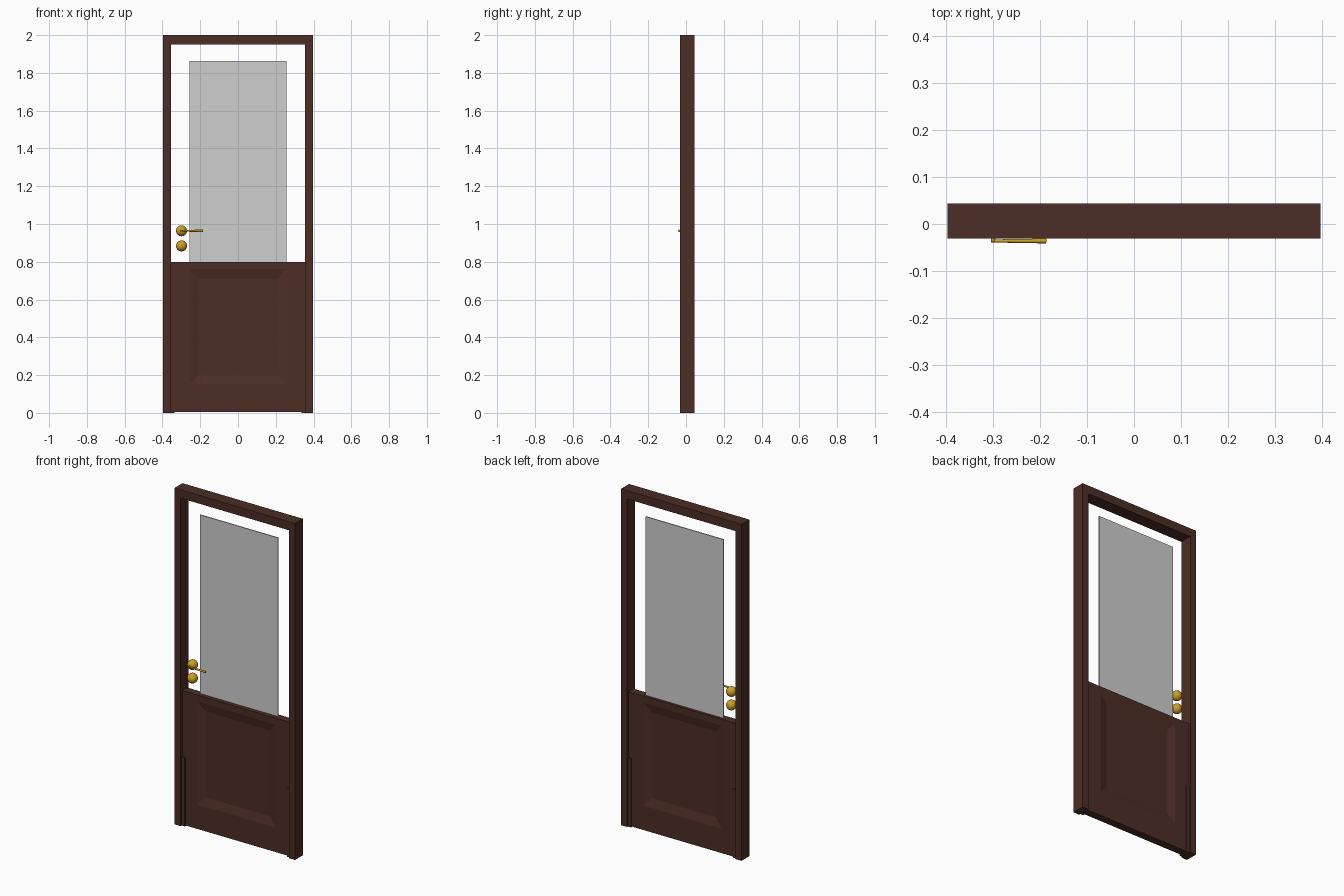
import bpy, bmesh, math
from mathutils import Matrix

cube = bpy.data.objects.get("Cube")
if cube:
    bpy.data.objects.remove(cube)


def material(name, rgb):
    m = bpy.data.materials.new(name)
    m.use_nodes = True
    m.diffuse_color = (*rgb, 1)
    m.node_tree.nodes["Principled BSDF"].inputs["Base Color"].default_value = (*rgb, 1)
    return m


wood = material("dark_wood", (0.075, 0.027, 0.019))
pane = material("grey_glass", (0.62, 0.62, 0.62))
brass = material("brass", (0.62, 0.34, 0.02))


def add_object(name, bm, mat, smooth=False):
    bmesh.ops.recalc_face_normals(bm, faces=bm.faces[:])
    mesh = bpy.data.meshes.new(name)
    bm.to_mesh(mesh)
    bm.free()
    mesh.materials.append(mat)
    obj = bpy.data.objects.new(name, mesh)
    bpy.context.collection.objects.link(obj)
    if smooth:
        bpy.ops.object.select_all(action="DESELECT")
        obj.select_set(True)
        bpy.context.view_layer.objects.active = obj
        bpy.ops.object.shade_smooth_by_angle(angle=math.radians(40))
    return obj


def box(name, x0, x1, y0, y1, z0, z1, mat):
    bm = bmesh.new()
    place = Matrix.Translation(((x0 + x1) / 2, (y0 + y1) / 2, (z0 + z1) / 2))
    size = Matrix.Diagonal((x1 - x0, y1 - y0, z1 - z0, 1))
    bmesh.ops.create_cube(bm, size=1, matrix=place @ size)
    return add_object(name, bm, mat)


# Door frame: mitred jambs and head, open at the bottom
FRONT, BACK = -0.031, 0.044
OUT, IN, TOP, HEAD = 0.396, 0.356, 2.0, 1.95
outer = [(-OUT, 0), (-OUT, TOP), (OUT, TOP), (OUT, 0)]
inner = [(-IN, 0), (-IN, HEAD), (IN, HEAD), (IN, 0)]
bm = bmesh.new()
vo = [bm.verts.new((x, FRONT, z)) for x, z in outer]
vi = [bm.verts.new((x, FRONT, z)) for x, z in inner]
faces = [bm.faces.new((vo[i], vo[i + 1], vi[i + 1], vi[i])) for i in range(3)]
grown = bmesh.ops.extrude_face_region(bm, geom=faces, use_keep_orig=True)
moved = [v for v in grown["geom"] if isinstance(v, bmesh.types.BMVert)]
bmesh.ops.translate(bm, verts=moved, vec=(0, BACK - FRONT, 0))
add_object("door_frame", bm, wood)

# Lower door panel: nested rectangles (half width, bottom, top, y), sunk on both sides
DOOR_FRONT, DOOR_BACK, SINK = -0.015, 0.032, 0.012
field, rim, edge = (0.21, 0.2, 0.71), (0.258, 0.15, 0.762), (IN, 0.004, 0.8)
steps = [(field, DOOR_FRONT + SINK), (rim, DOOR_FRONT), (edge, DOOR_FRONT),
         (edge, DOOR_BACK), (rim, DOOR_BACK), (field, DOOR_BACK - SINK)]
bm = bmesh.new()
rings = []
for (w, z0, z1), y in steps:
    corners = [(-w, z0), (w, z0), (w, z1), (-w, z1)]
    rings.append([bm.verts.new((x, y, z)) for x, z in corners])
for a, b in zip(rings, rings[1:]):
    for i in range(4):
        j = (i + 1) % 4
        bm.faces.new((a[i], a[j], b[j], b[i]))
bm.faces.new(rings[0])
bm.faces.new(rings[-1])
add_object("door_panel", bm, wood)

# Low guard strips beside the jambs
for side, label in ((-1, "right"), (1, "left")):
    x0, x1 = sorted((side * 0.336, side * IN))
    box(label + "_guard_strip", x0, x1, DOOR_FRONT - 0.006, DOOR_BACK + 0.005,
        0, 0.41, wood)

# Window pane
box("window_pane", -0.258, 0.256, 0.01, 0.016, 0.8, 1.862, pane)

# Round handle rose and lock knob
HANDLE_X, HANDLE_Z = -0.299, 0.964
for name, z in (("handle_rose", HANDLE_Z), ("lock_knob", 0.884)):
    bm = bmesh.new()
    bmesh.ops.create_uvsphere(bm, u_segments=24, v_segments=16, radius=0.029,
                              matrix=Matrix.Translation((HANDLE_X, 0, z)))
    add_object(name, bm, brass, True)

# Lever handle with flattened round section
bm = bmesh.new()
lever_place = (Matrix.Translation((-0.245, -0.036, HANDLE_Z))
               @ Matrix.Diagonal((1, 0.8, 1, 1))
               @ Matrix.Rotation(math.pi / 2, 4, "Y"))
bmesh.ops.create_cone(bm, cap_ends=True, segments=16, radius1=0.004, radius2=0.0065,
                      depth=0.118, matrix=lever_place)
lever = add_object("lever", bm, brass, True)
bevel = lever.modifiers.new("rounded_ends", "BEVEL")
bevel.width = 0.002
bevel.segments = 2

# Neck joining lever and rose
bm = bmesh.new()
bmesh.ops.create_cone(bm, cap_ends=True, segments=16, radius1=0.005, radius2=0.005, depth=0.015,
                      matrix=Matrix.Translation((HANDLE_X, -0.03, HANDLE_Z))
                      @ Matrix.Rotation(math.pi / 2, 4, "X"))
add_object("lever_neck", bm, brass, True)
